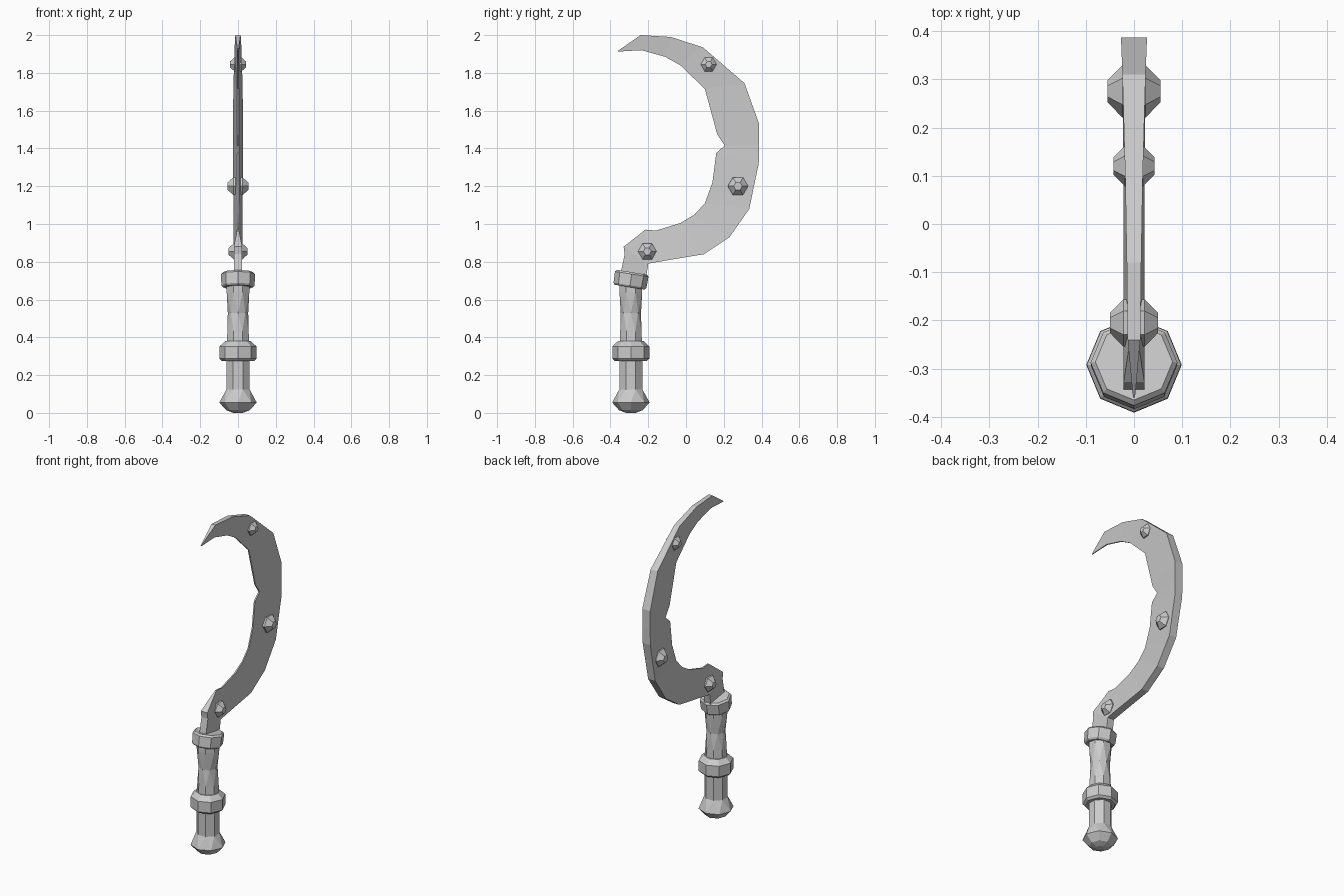
import bpy
import bmesh
from math import sin, cos, pi, radians
from mathutils import Matrix, Vector

default_cube = bpy.data.objects.get("Cube")
if default_cube:
    bpy.data.objects.remove(default_cube, do_unlink=True)

# Single plain grey for the whole tool
grey = bpy.data.materials.new("plain_grey")
grey.use_nodes = True
grey.diffuse_color = (0.6, 0.6, 0.6, 1)
grey.node_tree.nodes["Principled BSDF"].inputs["Base Color"].default_value = (0.6, 0.6, 0.6, 1)

HANDLE_Y = -0.292


def finish(name, bm, matrix=Matrix()):
    """Clean the mesh and turn it into a flat shaded object."""
    bmesh.ops.remove_doubles(bm, verts=bm.verts, dist=0.0002)
    bmesh.ops.recalc_face_normals(bm, faces=bm.faces)
    mesh = bpy.data.meshes.new(name)
    bm.to_mesh(mesh)
    bm.free()
    mesh.materials.append(grey)
    obj = bpy.data.objects.new(name, mesh)
    obj.matrix_world = matrix
    bpy.context.collection.objects.link(obj)
    return obj


def lathe(name, rings, matrix, sides=8):
    """Stack polygon rings (radius, height, half-step twist) along local z."""
    bm = bmesh.new()
    loops = []
    for radius, height, twist in rings:
        angles = [2 * pi * (i + twist / 2) / sides for i in range(sides)]
        loops.append([bm.verts.new((radius * cos(a), radius * sin(a), height)) for a in angles])
    for (low, high), (a, b) in zip(zip(loops, loops[1:]), zip(rings, rings[1:])):
        for i in range(sides):
            j = (i + 1) % sides
            if a[2] == b[2]:
                bm.faces.new((low[i], low[j], high[j], high[i]))
            elif b[2] > a[2]:
                bm.faces.new((low[i], low[j], high[i]))
                bm.faces.new((low[j], high[j], high[i]))
            else:
                bm.faces.new((low[i], high[j], high[i]))
                bm.faces.new((low[i], low[j], high[j]))
    bm.faces.new(loops[0][::-1])
    bm.faces.new(loops[-1])
    return finish(name, bm, matrix)


# Handle: faceted pommel, straight lower grip, ring, waisted upper grip, tilted collar
upright = Matrix.Translation((0, HANDLE_Y, 0))
lathe("pommel", [(0.025, 0, 0), (0.062, 0.014, 0), (0.099, 0.055, 0), (0.066, 0.125, 1)], upright)
lathe("lower_grip", [(0.066, 0.12, 1), (0.066, 0.29, 1)], upright)
lathe("grip_ring", [(0.085, 0.275, 0), (0.098, 0.287, 0), (0.098, 0.352, 0), (0.068, 0.38, 0)], upright)
lathe("upper_grip", [(0.064, 0.37, 1), (0.061, 0.43, 1), (0.054, 0.53, 0), (0.065, 0.64, 1), (0.065, 0.69, 1)], upright)
lathe("top_collar", [(0.08, -0.04, 0), (0.088, -0.03, 0), (0.09, 0.03, 0), (0.08, 0.04, 0)],
      Matrix.Translation((0, HANDLE_Y, 0.705)) @ Matrix.Rotation(radians(-9), 4, "X"))

# Blade stations from tip to tang: spine (y, z), inner edge (y, z), spine half width
stations = [
    (-0.36, 1.917, -0.36, 1.913, 0.002),
    (-0.24, 2.0, -0.235, 1.92, 0.013),
    (-0.08, 1.99, -0.11, 1.885, 0.015),
    (0.09, 1.935, -0.03, 1.84, 0.018),
    (0.31, 1.745, 0.10, 1.715, 0.024),
    (0.387, 1.53, 0.165, 1.475, 0.027),
    (0.387, 1.42, 0.205, 1.415, 0.027),
    (0.385, 1.32, 0.16, 1.375, 0.026),
    (0.364, 1.22, 0.14, 1.22, 0.025),
    (0.335, 1.08, 0.10, 1.11, 0.024),
    (0.23, 0.93, 0.045, 1.05, 0.023),
    (0.095, 0.84, -0.03, 1.005, 0.022),
    (-0.11, 0.806, -0.16, 0.965, 0.022),
    (-0.2, 0.79, -0.215, 0.97, 0.022),
    (-0.2, 0.79, -0.33, 0.88, 0.022),
    (-0.2, 0.785, -0.325, 0.84, 0.022),
    (-0.215, 0.7, -0.35, 0.72, 0.022),
]
TANG_START = 13
bm = bmesh.new()
sections = []
for index, (sy, sz, ey, ez, half) in enumerate(stations):
    # The cutting edge is thin, the tang is a plain bar
    edge = half if index > TANG_START else min(half, 0.004)
    corners = [(half, sy, sz), (edge, ey, ez), (-edge, ey, ez), (-half, sy, sz)]
    sections.append([bm.verts.new(c) for c in corners])
for near, far in zip(sections, sections[1:]):
    for i in range(4):
        j = (i + 1) % 4
        bm.faces.new((near[i], near[j], far[j], far[i]))
bm.faces.new(sections[0])
bm.faces.new(sections[-1][::-1])
finish("blade", bm)

# Hexagonal rivets, running through the blade and tapering on both sides
rivets = {"upper": (0.12, 1.845, 0.042), "middle": (0.275, 1.2, 0.054), "lower": (-0.205, 0.855, 0.049)}
for place, (y, z, size) in rivets.items():
    across = Matrix.Translation((0, y, z)) @ Matrix.Rotation(pi / 2, 4, "Y") @ Matrix.Rotation(pi / 2, 4, "Z")
    half_profile = [(size, size * 0.45, 0), (size * 0.42, size * 1.02, 0)]
    mirrored = [(r, -h, t) for r, h, t in reversed(half_profile)]
    lathe(place + "_rivet", mirrored + half_profile, across, sides=6)
